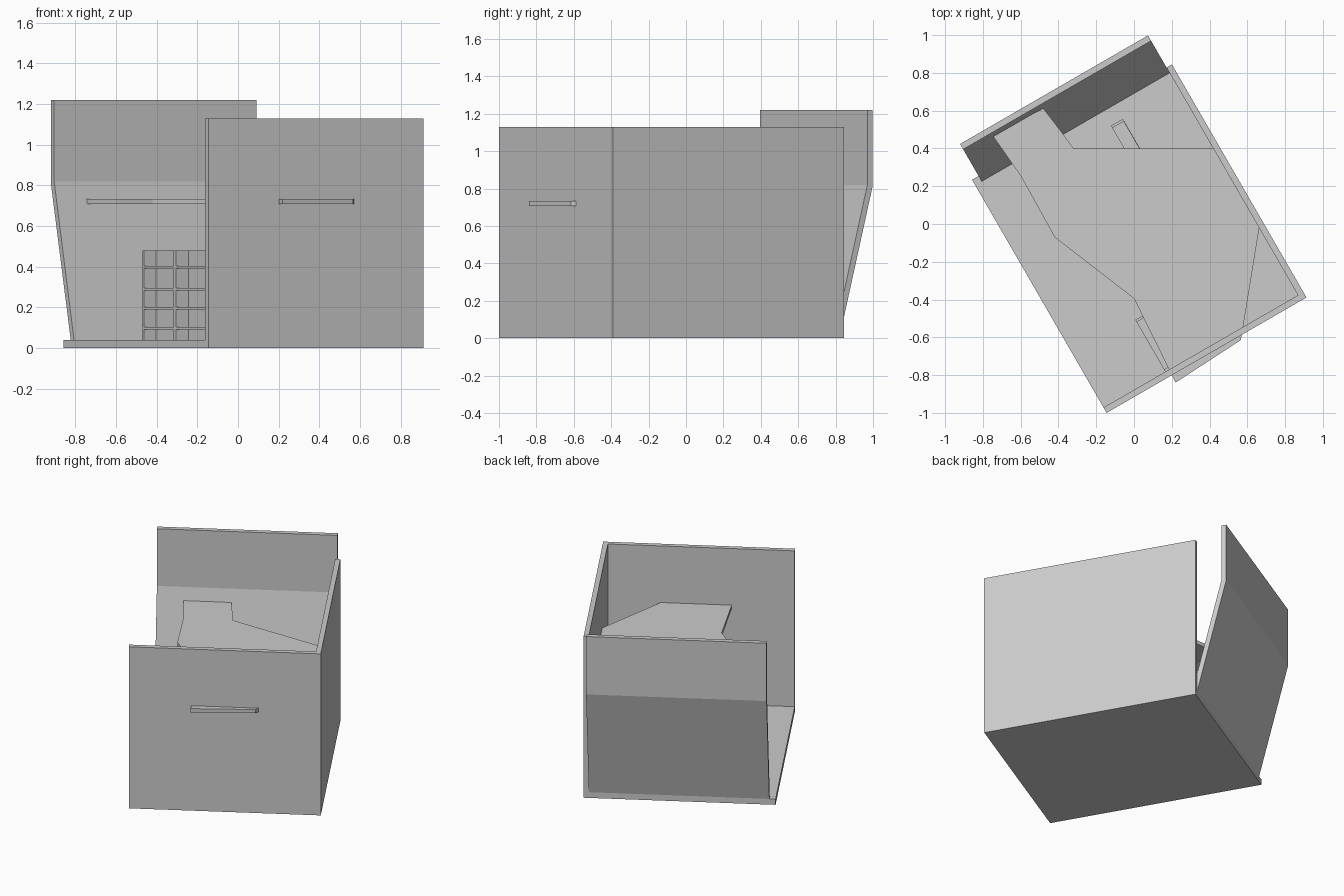
import bpy, bmesh, math
from mathutils import Matrix, Vector

if "Cube" in bpy.data.objects:
    bpy.data.objects.remove(bpy.data.objects["Cube"])

# Room frame: u runs along the front wall, v runs towards the back wall
ROOM = Matrix.Translation((-0.145, -1.0, 0)) @ Matrix.Rotation(math.radians(30), 4, 'Z')
U, V, T, FLOOR = 1.222, 1.425, 0.033, 0.04


def finish(name, bm):
    bmesh.ops.recalc_face_normals(bm, faces=bm.faces)
    mesh = bpy.data.meshes.new(name)
    bm.to_mesh(mesh)
    bm.free()
    obj = bpy.data.objects.new(name, mesh)
    bpy.context.collection.objects.link(obj)
    return obj


def add_box(bm, lo, hi):
    lo, hi = Vector(lo), Vector(hi)
    m = Matrix.Translation((lo + hi) / 2) @ Matrix.Diagonal((*(hi - lo), 1))
    bmesh.ops.create_cube(bm, size=1, matrix=ROOM @ m)


def box(name, lo, hi):
    bm = bmesh.new()
    add_box(bm, lo, hi)
    finish(name, bm)


def prism(name, points, offset, matrix=Matrix()):
    bm = bmesh.new()
    face = bm.faces.new([bm.verts.new(p) for p in points])
    new = bmesh.ops.extrude_face_region(bm, geom=[face])['geom']
    # keep the starting face as the second cap
    verts = [g for g in new if isinstance(g, bmesh.types.BMVert)]
    bmesh.ops.translate(bm, verts=verts, vec=offset)
    if not face.is_valid:
        bm.faces.new([v for v in bm.verts if v not in verts])
    bmesh.ops.transform(bm, matrix=matrix, verts=bm.verts)
    finish(name, bm)


# Floor and two straight walls
box("floor", (0, 0, 0), (U, V, FLOOR))
box("front_wall", (0, 0, 0.003), (U, T, 1.13))
box("right_wall", (U - T, T, 0.003), (U, V, 1.13))

# Back wall: leans outwards, then turns upright
profile = [(1.392, FLOOR), (1.588, 0.82), (1.588, 1.22),
           (1.621, 1.22), (1.621, 0.815), (1.425, FLOOR)]
prism("leaning_back_wall", [(0.04, v, z) for v, z in profile], (U - T - 0.04, 0, 0), ROOM)

# Upper floor slab, poking through the front wall
outline = [(-0.48, 0.612), (-0.75, 0.47), (-0.60, 0.255), (-0.42, -0.07), (0.0, -0.395),
           (0.22, -0.84), (0.565, -0.615), (0.577, -0.55), (0.665, -0.01),
           (0.425, 0.40), (-0.32, 0.40), (-0.38, 0.482)]
prism("mezzanine_slab", [(x, y, 0.708) for x, y in outline], (0, 0, 0.026))


# Open bookcases: sides, thin back and shelf boards
def bookcase(name, u, v, length=0.318, depth=0.073, top=0.48, t=0.014):
    bm = bmesh.new()
    for s in (v, v + length - t):
        add_box(bm, (u, s, FLOOR), (u + depth, s + t, top))
    add_box(bm, (u + depth - 0.004, v + t, FLOOR), (u + depth, v + length - t, top))
    for z in (0.092, 0.19, 0.284, 0.392):
        add_box(bm, (u, v + t, z), (u + depth - 0.004, v + length - t, z + 0.012))
    finish(name, bm)


for row, u in enumerate((0.378, 0.78)):
    for col, v in enumerate((T, 0.669, 0.987)):
        bookcase(f"bookcase_{row}_{col}", u, v)
